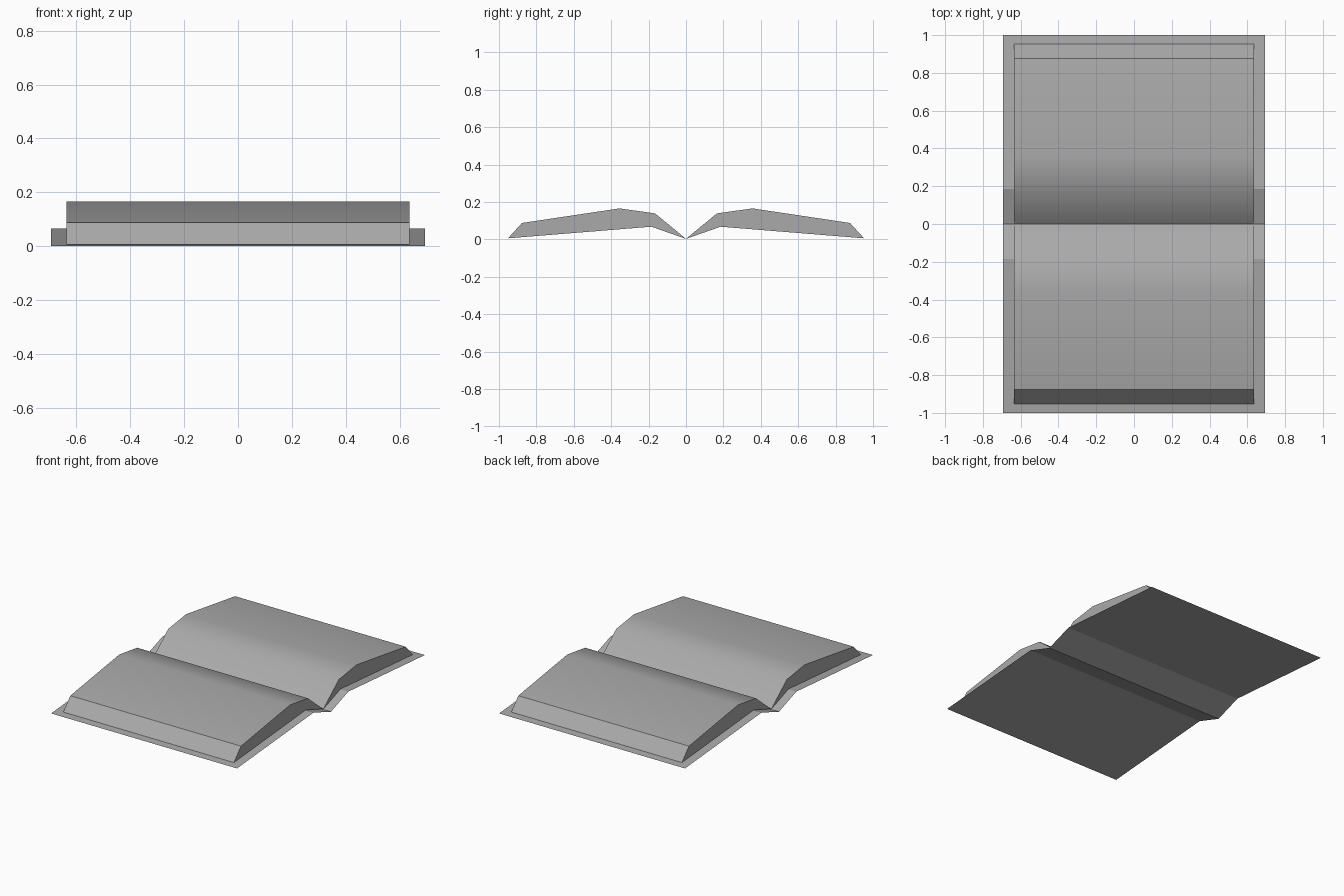
import bpy
import bmesh
from math import radians

cube = bpy.data.objects.get("Cube")
if cube:
    bpy.data.objects.remove(cube, do_unlink=True)

grey = bpy.data.materials.new("paper_grey")
grey.use_nodes = True
colour = (0.4, 0.4, 0.4, 1)
grey.diffuse_color = colour
grey.node_tree.nodes["Principled BSDF"].inputs["Base Color"].default_value = colour


def extrude_profile(name, profile, half_width, closed):
    """Sweep a (y, z) profile along x; closed profiles get end caps."""
    bm = bmesh.new()
    right, left = [[bm.verts.new((x, y, z)) for y, z in profile]
                   for x in (-half_width, half_width)]
    count = len(profile)
    for i in range(count if closed else count - 1):
        j = (i + 1) % count
        bm.faces.new((right[i], left[i], left[j], right[j]))
    if closed:
        bm.faces.new(right)
        bm.faces.new(left[::-1])
        bmesh.ops.recalc_face_normals(bm, faces=bm.faces)
    mesh = bpy.data.meshes.new(name)
    bm.to_mesh(mesh)
    bm.free()
    mesh.materials.append(grey)
    obj = bpy.data.objects.new(name, mesh)
    bpy.context.collection.objects.link(obj)
    return obj


# Thin cover sheet, folded down at the spine
extrude_profile("cover", [(-1, 0), (-0.185, 0.065), (0, 0), (0.185, 0.065), (1, 0)],
                0.693, False)

# Page blocks, one on each side of the spine
page_profile = [(0, 0.003), (0.165, 0.139), (0.355, 0.166), (0.877, 0.088),
                (0.952, 0.006), (0.185, 0.068)]
for name, side in (("front_pages", -1), ("back_pages", 1)):
    pages = extrude_profile(name, [(side * y, z) for y, z in page_profile], 0.636, True)
    bpy.ops.object.select_all(action="DESELECT")
    pages.select_set(True)
    bpy.context.view_layer.objects.active = pages
    bpy.ops.object.shade_smooth_by_angle(angle=radians(37))
